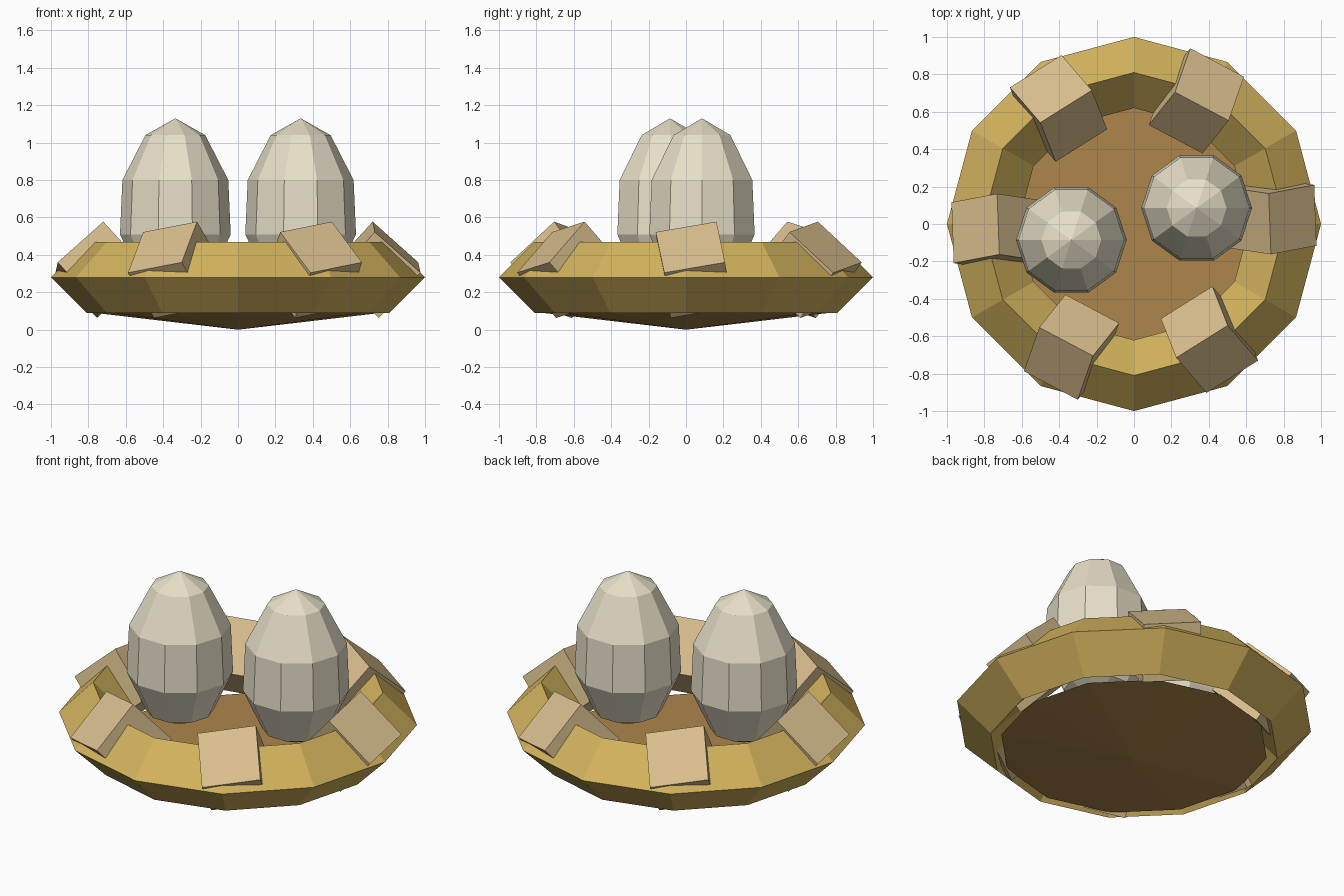
import bpy, bmesh
from math import cos, sin, tau, radians
from mathutils import Vector, Matrix

if "Cube" in bpy.data.objects:
    bpy.data.objects.remove(bpy.data.objects["Cube"])


def material(name, rgb):
    m = bpy.data.materials.new(name)
    m.diffuse_color = (*rgb, 1)
    m.use_nodes = True
    m.node_tree.nodes["Principled BSDF"].inputs["Base Color"].default_value = m.diffuse_color
    return m


def finish(name, bm, mat):
    bmesh.ops.recalc_face_normals(bm, faces=bm.faces)
    me = bpy.data.meshes.new(name)
    bm.to_mesh(me)
    bm.free()
    me.materials.append(mat)
    ob = bpy.data.objects.new(name, me)
    bpy.context.collection.objects.link(ob)
    return ob


def lathe(name, profile, sides, mat, closed=False, loc=(0, 0, 0)):
    """Revolve (radius, z) points; a zero radius becomes a single pole."""
    bm = bmesh.new()
    rings = []
    for r, z in profile:
        if r == 0:
            rings.append([bm.verts.new((0, 0, z))] * sides)
        else:
            rings.append([bm.verts.new((r * cos(tau * i / sides), r * sin(tau * i / sides), z))
                          for i in range(sides)])
    pairs = list(zip(rings, rings[1:]))
    if closed:
        pairs.append((rings[-1], rings[0]))
    for a, b in pairs:
        for i in range(sides):
            j = (i + 1) % sides
            bm.faces.new(list(dict.fromkeys((a[i], a[j], b[j], b[i]))))
    ob = finish(name, bm, mat)
    ob.location = loc
    return ob


straw = material("straw", (0.65, 0.45, 0.11))
pale_straw = material("pale_straw", (0.70, 0.52, 0.27))
earth = material("earth", (0.42, 0.24, 0.07))
shell = material("shell", (0.80, 0.74, 0.58))

# Nest rim with a diamond section
lathe("nest_rim", [(1.0, 0.28), (0.81, 0.47), (0.62, 0.28), (0.81, 0.09)], 12, straw, closed=True)

# Shallow nest floor, pointed underneath
lathe("nest_floor", [(0, 0), (0.75, 0.088), (0, 0.088)], 12, earth)

# Two eggs, blunt end down
egg = [(0, 0.19), (0.19, 0.28), (0.296, 0.51), (0.283, 0.80), (0.16, 1.04), (0, 1.13)]
for name, s in (("egg_right", 1), ("egg_left", -1)):
    lathe(name, egg, 10, shell, loc=(s * 0.335, s * 0.0855, 0))

# Six tilted straw blocks around the rim
w = Vector((0.67, -0.10, 0.73)).normalized()
v = Vector((0.74, 0.14, -0.66))
v = (v - w * v.dot(w)).normalized()
u = w.cross(v)
tilt = Matrix((v, u, w)).transposed()
if tilt.determinant() < 0:
    tilt = Matrix((v, -u, w)).transposed()
base = Matrix.Translation((0.737, 0.04, 0.32)) @ tilt.to_4x4()
for i in range(6):
    bm = bmesh.new()
    bmesh.ops.create_cube(bm, size=0.33, matrix=Matrix.Rotation(radians(60 * i), 4, 'Z') @ base)
    finish(f"straw_block_{i + 1}", bm, pale_straw)
